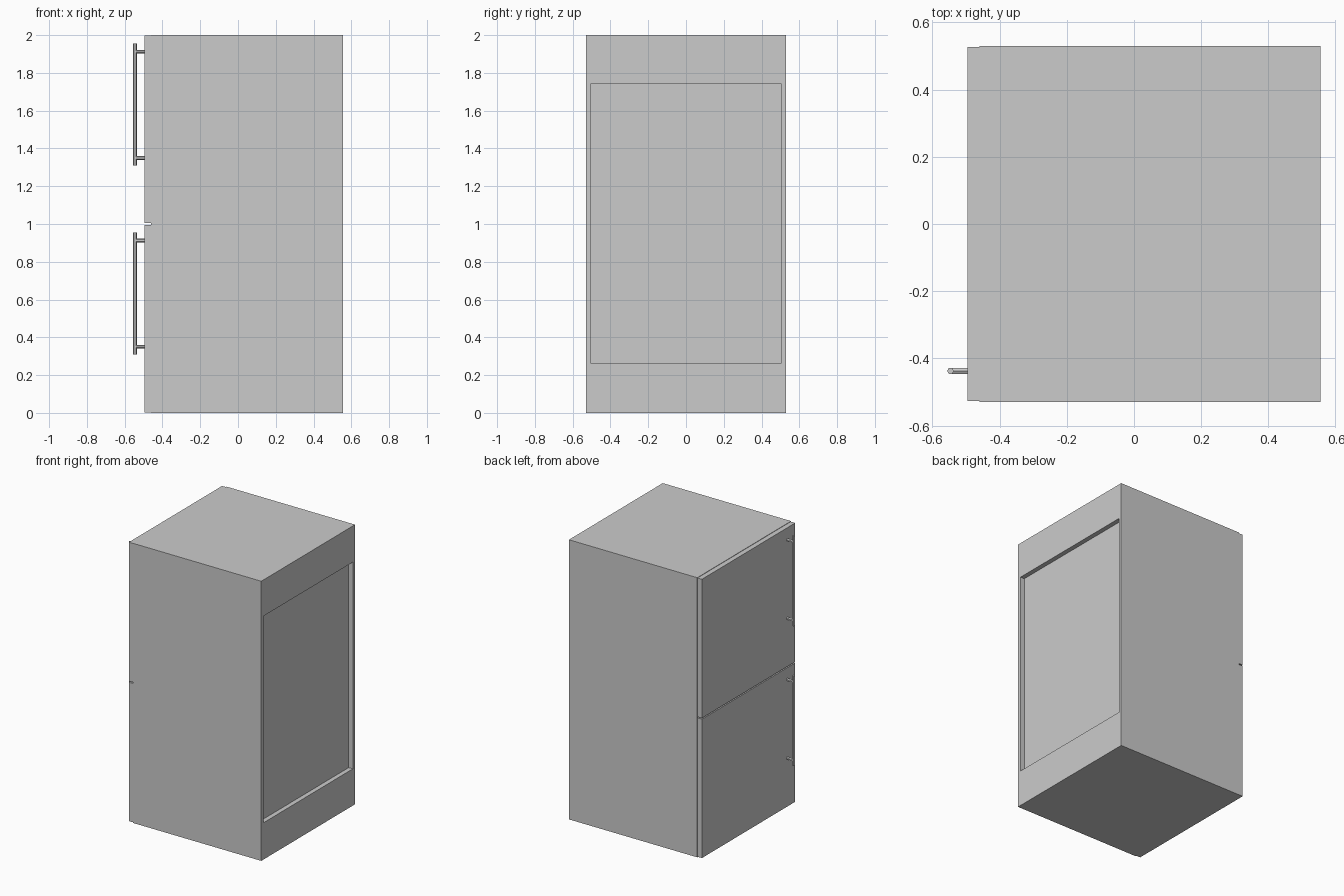
import bpy, bmesh, math
from mathutils import Matrix, Vector

cube = bpy.data.objects.get("Cube")
if cube:
    bpy.data.objects.remove(cube, do_unlink=True)

grey = bpy.data.materials.new("light grey")
grey.use_nodes = True
grey.diffuse_color = (0.6, 0.6, 0.6, 1)
grey.node_tree.nodes["Principled BSDF"].inputs["Base Color"].default_value = (0.6, 0.6, 0.6, 1)


def add_object(name, bm):
    mesh = bpy.data.meshes.new(name)
    bm.to_mesh(mesh)
    bm.free()
    mesh.materials.append(grey)
    obj = bpy.data.objects.new(name, mesh)
    bpy.context.collection.objects.link(obj)
    return obj


def box(lo, hi):
    bm = bmesh.new()
    lo, hi = Vector(lo), Vector(hi)
    bmesh.ops.create_cube(bm, size=1, matrix=Matrix.Translation((lo + hi) / 2)
                          @ Matrix.Diagonal((*(hi - lo), 1)))
    return bm


def rod(bm, start, end, radius=0.01):
    # Six-sided bar between two points
    start, end = Vector(start), Vector(end)
    axis = end - start
    bmesh.ops.create_cone(bm, cap_ends=True, segments=6, radius1=radius, radius2=radius,
                          depth=axis.length,
                          matrix=Matrix.Translation((start + end) / 2)
                          @ axis.to_track_quat('Z', 'Y').to_matrix().to_4x4()
                          @ Matrix.Rotation(math.pi / 6 if axis.z else 0, 4, 'Z'))


# Cabinet body with a shallow recessed panel on its +x side
bm = box((-0.46, -0.53, 0), (0.555, 0.53, 2))
bm.normal_update()
panel = max(bm.faces, key=lambda f: f.normal.x)
bmesh.ops.inset_individual(bm, faces=[panel], thickness=0.035)
for v in panel.verts:
    v.co.z = 1.741 if v.co.z > 1 else 0.263
bmesh.ops.inset_individual(bm, faces=[panel], thickness=0, depth=-0.033)
add_object("cabinet_body", bm)

# Lower and upper doors, each with its own handle
for name, base, bottom, top in (("lower", 0, 0.003, 0.996), ("upper", 1, 1.004, 1.997)):
    add_object(name + "_door", box((-0.495, -0.527, bottom), (-0.46, 0.527, top)))
    bm = bmesh.new()
    rod(bm, (-0.546, -0.437, base + 0.31), (-0.546, -0.437, base + 0.955))
    for z in (0.35, 0.912):
        rod(bm, (-0.494, -0.437, base + z), (-0.546, -0.437, base + z))
    add_object(name + "_door_handle", bm)
